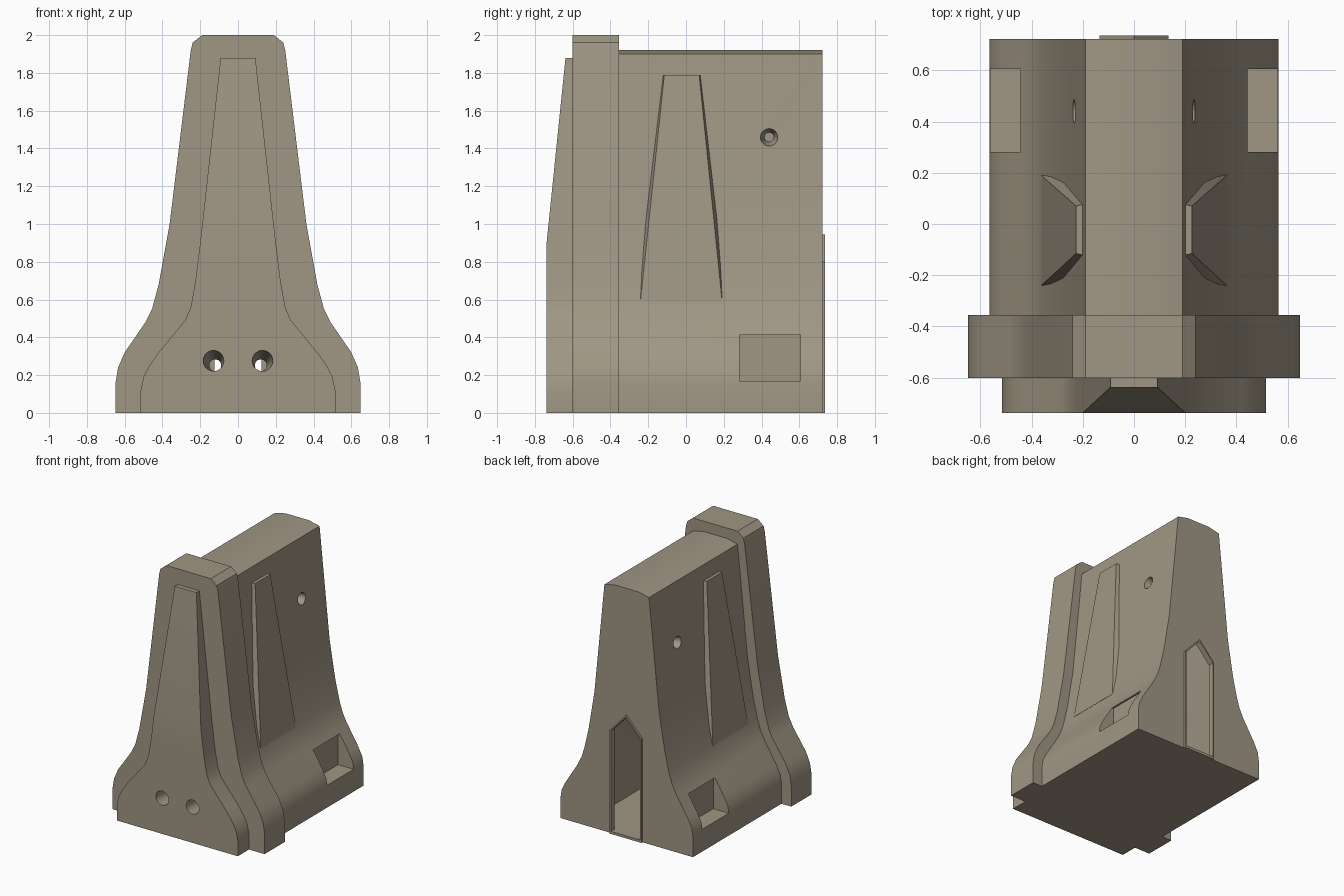
import bpy, bmesh
from mathutils import Vector

if "Cube" in bpy.data.objects:
    bpy.data.objects.remove(bpy.data.objects["Cube"], do_unlink=True)

concrete = bpy.data.materials.new("warm_concrete")
concrete.use_nodes = True
COLOUR = (0.35, 0.305, 0.23, 1)
concrete.diffuse_color = COLOUR
concrete.node_tree.nodes["Principled BSDF"].inputs["Base Color"].default_value = COLOUR


def finish(name, bm):
    bmesh.ops.recalc_face_normals(bm, faces=bm.faces)
    mesh = bpy.data.meshes.new(name)
    bm.to_mesh(mesh)
    bm.free()
    mesh.materials.append(concrete)
    obj = bpy.data.objects.new(name, mesh)
    bpy.context.collection.objects.link(obj)
    return obj


def slab(name, half, y0, y1, front=None):
    """Mirror a half profile of (x, z) points and extrude it along y."""
    outline = half + [(-x, z) for x, z in reversed(half) if x > 0]
    bm = bmesh.new()
    near = [bm.verts.new((x, front(z) if front else y0, z)) for x, z in outline]
    far = [bm.verts.new((x, y1, z)) for x, z in outline]
    n = len(outline)
    for i in range(n):
        j = (i + 1) % n
        bm.faces.new((near[i], near[j], far[j], far[i]))
    bm.faces.new(far)
    # strips across the front let it follow a slope
    for i in range(n // 2 - 1):
        bm.faces.new((near[i], near[i + 1], near[n - 2 - i], near[n - 1 - i]))
    if n % 2:
        m = n // 2
        bm.faces.new((near[m - 1], near[m], near[m + 1]))
    return finish(name, bm)


def box(name, lo, hi):
    bm = bmesh.new()
    bmesh.ops.create_cube(bm, size=1)
    lo, hi = Vector(lo), Vector(hi)
    for v in bm.verts:
        v.co = (lo + hi) / 2 + v.co * (hi - lo)
    return finish(name, bm)


def cone(name, start, end, r1, r2):
    start, end = Vector(start), Vector(end)
    axis = end - start
    bm = bmesh.new()
    bmesh.ops.create_cone(bm, cap_ends=True, segments=24, radius1=r1, radius2=r2, depth=axis.length)
    bmesh.ops.rotate(bm, verts=bm.verts, matrix=axis.to_track_quat("Z", "Y").to_matrix())
    bmesh.ops.translate(bm, verts=bm.verts, vec=(start + end) / 2)
    return finish(name, bm)


def select(obj):
    bpy.ops.object.select_all(action="DESELECT")
    obj.select_set(True)
    bpy.context.view_layer.objects.active = obj


def cut(obj, cutters):
    select(obj)
    for cutter in cutters:
        mod = obj.modifiers.new("cut", "BOOLEAN")
        mod.operation, mod.solver, mod.object = "DIFFERENCE", "EXACT", cutter
        bpy.ops.object.modifier_apply(modifier=mod.name)


# Main wall body
body = slab("barrier_body", [
    (0.565, 0), (0.565, 0.15), (0.555, 0.22), (0.52, 0.29), (0.42, 0.45),
    (0.385, 0.52), (0.36, 0.6), (0.325, 0.75), (0.275, 1.05), (0.19, 1.9),
    (0.1, 1.92)], -0.36, 0.722)

# Wide end collar
collar = slab("end_collar", [
    (0.648, 0), (0.648, 0.16), (0.635, 0.24), (0.6, 0.32), (0.49, 0.48),
    (0.455, 0.55), (0.42, 0.68), (0.362, 1.0), (0.25, 1.92), (0.24, 1.96),
    (0.19, 2.0)], -0.602, -0.356)

# Raised end panel, leaning back above its waist
panel = slab("end_panel", [
    (0.515, 0), (0.515, 0.12), (0.5, 0.19), (0.47, 0.25), (0.42, 0.32),
    (0.28, 0.49), (0.25, 0.56), (0.225, 0.7), (0.2, 0.9), (0.092, 1.88)],
    -0.738, -0.6, lambda z: -0.738 + max(0, z - 0.9) * 0.102)

# Raised frame round the rear opening
rim = slab("rear_rim", [(0.135, 0), (0.135, 0.8), (0, 0.945)], 0.71, 0.736)

# Hollow inside and rear opening
cavity = slab("cavity_cutter", [
    (0.36, 0.02), (0.36, 0.3), (0.26, 0.6), (0.2, 1.0), (0.1, 1.6)], -0.4, 0.69)
opening = slab("opening_cutter", [(0.125, 0.02), (0.125, 0.795), (0, 0.93)], 0.6, 0.8)

# Lifting pockets, side sockets and bolt holes
side_cutters, bolt_cutters = [], []
for s in (-1, 1):
    side_cutters.append(box("pocket_cutter", (min(s * 0.43, s * 0.7), 0.282, 0.17),
                            (max(s * 0.43, s * 0.7), 0.605, 0.412)))
    side_cutters.append(cone("socket_cutter", (s * 0.27, 0.44, 1.46),
                             (s * 0.15, 0.44, 1.46), 0.055, 0.025))
    bolt_cutters.append(cone("bolt_cutter", (s * 0.13, -0.76, 0.277),
                             (s * 0.12, -0.33, 0.25), 0.056, 0.03))

cut(body, [cavity, opening] + side_cutters)
cut(rim, [opening])
cut(collar, bolt_cutters)
cut(panel, bolt_cutters)
for cutter in [cavity, opening] + side_cutters + bolt_cutters:
    bpy.data.objects.remove(cutter, do_unlink=True)

# Tapered buttress on each side, fading out toward the base
bm = bmesh.new()
for x, z, y0, y1, flare in ((0.226, 1.785, -0.115, 0.07, 0.012),
                            (0.362, 0.6, -0.24, 0.19, 0.025)):
    for y, f in ((y0, -flare), (y1, flare)):
        bm.verts.new((x, y, z))
        bm.verts.new((x - 0.05, y + f, z))
bmesh.ops.convex_hull(bm, input=bm.verts)
rib = finish("side_buttresses", bm)
select(rib)
mirror = rib.modifiers.new("mirror", "MIRROR")
mirror.use_clip = False
bpy.ops.object.modifier_apply(modifier=mirror.name)

for obj in (body, collar, panel, rim, rib):
    select(obj)
    bpy.ops.object.shade_smooth_by_angle(angle=0.5)
